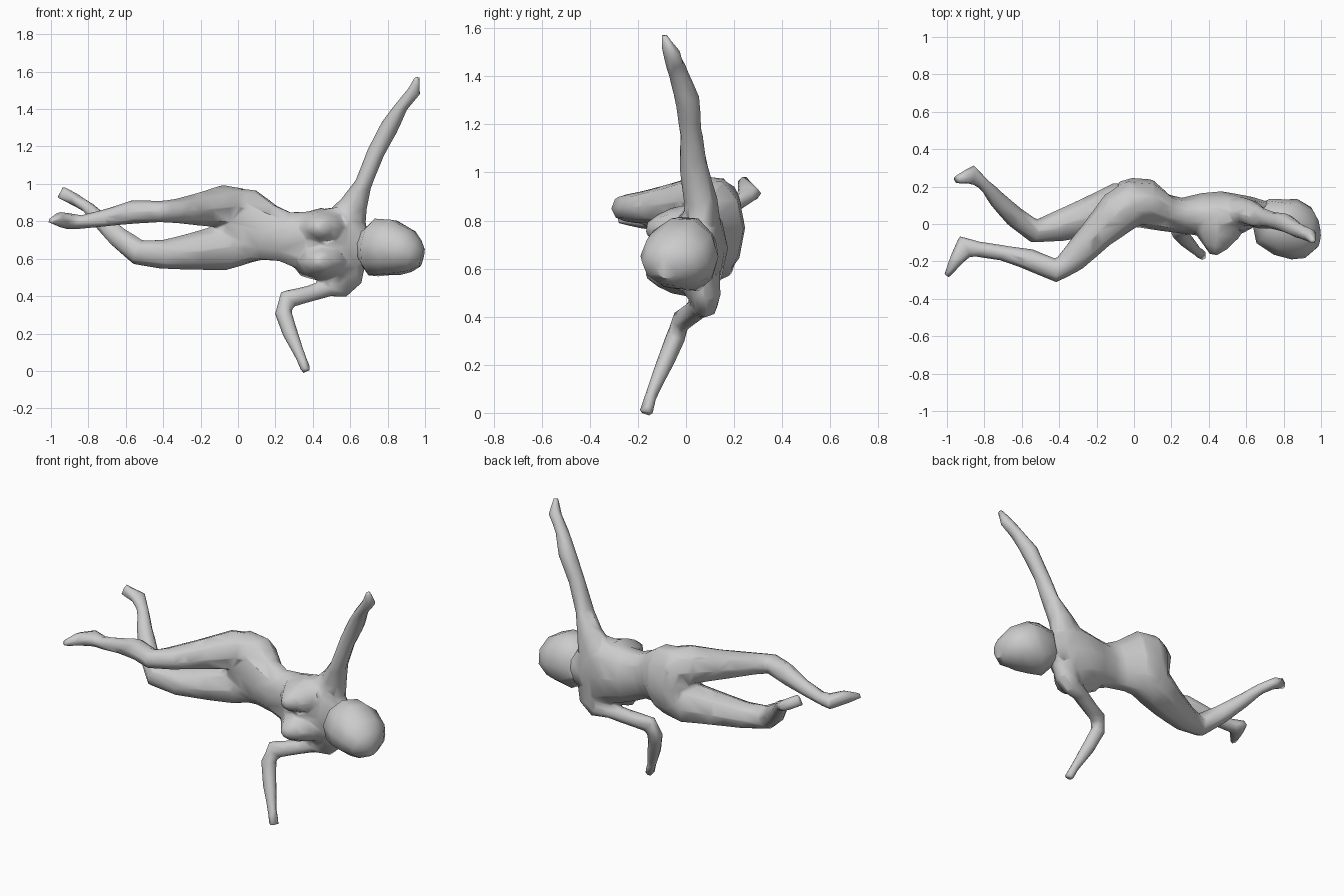
import bpy, bmesh, math
from mathutils import Vector


def loft(name, rings, ref, sides=8):
    """Skin elliptical rings (x, y, z, radius along ref, radius across)."""
    ref = Vector(ref)
    pts = [Vector(r[:3]) for r in rings]
    bm = bmesh.new()
    loops = []
    for i, r in enumerate(rings):
        a = pts[max(i - 1, 0)]
        b = pts[min(i + 1, len(pts) - 1)]
        t = (b - a).normalized()
        u = (ref - t * ref.dot(t)).normalized()
        v = t.cross(u)
        loops.append([bm.verts.new(pts[i] + u * r[3] * math.cos(k * math.tau / sides)
                                   + v * r[4] * math.sin(k * math.tau / sides))
                      for k in range(sides)])
    for p, q in zip(loops, loops[1:]):
        for k in range(sides):
            n = (k + 1) % sides
            bm.faces.new((p[k], p[n], q[n], q[k]))
    bm.faces.new(loops[0][::-1])
    bm.faces.new(loops[-1])
    bmesh.ops.recalc_face_normals(bm, faces=bm.faces)
    for f in bm.faces:
        f.smooth = True
    me = bpy.data.meshes.new(name)
    bm.to_mesh(me)
    bm.free()
    me.set_sharp_from_angle(angle=math.radians(50))
    ob = bpy.data.objects.new(name, me)
    bpy.context.collection.objects.link(ob)
    return ob


Y, Z = (0, 1, 0), (0, 0, 1)

# Torso from seat to neck
parts = [loft("torso", [
    (-.11, .15, .77, .085, .158), (-.04, .12, .77, .13, .218),
    (.06, .11, .77, .134, .209), (.16, .06, .74, .1, .157),
    (.25, .045, .718, .095, .14), (.36, .05, .695, .115, .165),
    (.47, .045, .685, .13, .195), (.57, .055, .67, .105, .228),
    (.64, .065, .66, .08, .18), (.69, .065, .66, .06, .1),
    (.78, .04, .655, .06, .06)], Y, 10)]

# Breasts
for side, z in (("upper", .765), ("lower", .585)):
    parts.append(loft(side + "_breast", [
        (.45, .05, z, .17, .11), (.445, -.06, z, .12, .088),
        (.435, -.12, z, .07, .06), (.425, -.165, z, .022, .025)], (1, 0, 0)))

# Raised arm
parts.append(loft("raised_arm", [
    (.56, .07, .76, .08, .13), (.62, .06, .89, .07, .075),
    (.67, .035, 1.0, .062, .046), (.738, .02, 1.17, .047, .048),
    (.813, .005, 1.31, .052, .05), (.878, -.035, 1.42, .042, .034),
    (.943, -.06, 1.495, .037, .037), (.958, -.096, 1.572, .017, .014)], Y))

# Lowered, bent arm
parts.append(loft("lowered_arm", [
    (.60, .07, .62, .07, .09), (.59, .08, .49, .065, .075),
    (.555, .08, .45, .055, .06), (.48, .06, .442, .05, .046),
    (.36, .015, .407, .045, .045),
    (.262, -.02, .383, .042, .054), (.242, -.045, .31, .042, .047),
    (.28, -.09, .2, .037, .042), (.335, -.145, .075, .026, .028),
    (.367, -.167, -.002, .03, .027)], Y))

# Upper leg, bent forward at hip
parts.append(loft("upper_leg", [
    (.03, .13, .87, .105, .12), (-.08, .065, .88, .115, .12),
    (-.2, -.055, .865, .09, .092), (-.33, -.19, .855, .065, .074),
    (-.415, -.25, .852, .058, .064), (-.56, -.19, .85, .064, .058),
    (-.7, -.155, .82, .047, .042), (-.83, -.135, .797, .038, .043),
    (-.905, -.12, .80, .044, .064), (-.955, -.2, .81, .042, .037),
    (-1.003, -.28, .80, .014, .018)], Z))

# Lower leg, shin folded back
parts.append(loft("lower_leg", [
    (.04, .11, .67, .10, .11), (-.08, .10, .662, .127, .124),
    (-.22, .045, .642, .103, .108), (-.4, -.01, .622, .079, .084),
    (-.535, -.038, .635, .069, .064), (-.64, .04, .715, .06, .057),
    (-.73, .13, .80, .045, .047), (-.80, .212, .872, .034, .034),
    (-.865, .265, .912, .034, .054), (-.95, .235, .957, .038, .024)], Z))

# Fuse the body parts into one skin, then reduce to a low-poly mesh
bpy.ops.object.select_all(action='DESELECT')
for ob in parts:
    ob.select_set(True)
body = parts[0]
bpy.context.view_layer.objects.active = body
bpy.ops.object.join()
body.name = "body"
rm = body.modifiers.new("fuse", 'REMESH')
rm.mode = 'VOXEL'
rm.voxel_size = .01
rm.use_smooth_shade = True
sm = body.modifiers.new("soften", 'SMOOTH')
sm.factor = .5
sm.iterations = 6
dc = body.modifiers.new("reduce", 'DECIMATE')
dc.ratio = .025

# Head with hair
loft("head", [
    (.675, .085, .675, .07, .09), (.74, .015, .66, .145, .16),
    (.81, -.015, .66, .162, .155), (.895, -.05, .635, .15, .128),
    (.945, -.072, .615, .115, .092), (.985, -.078, .605, .05, .05)], Y, 10)
